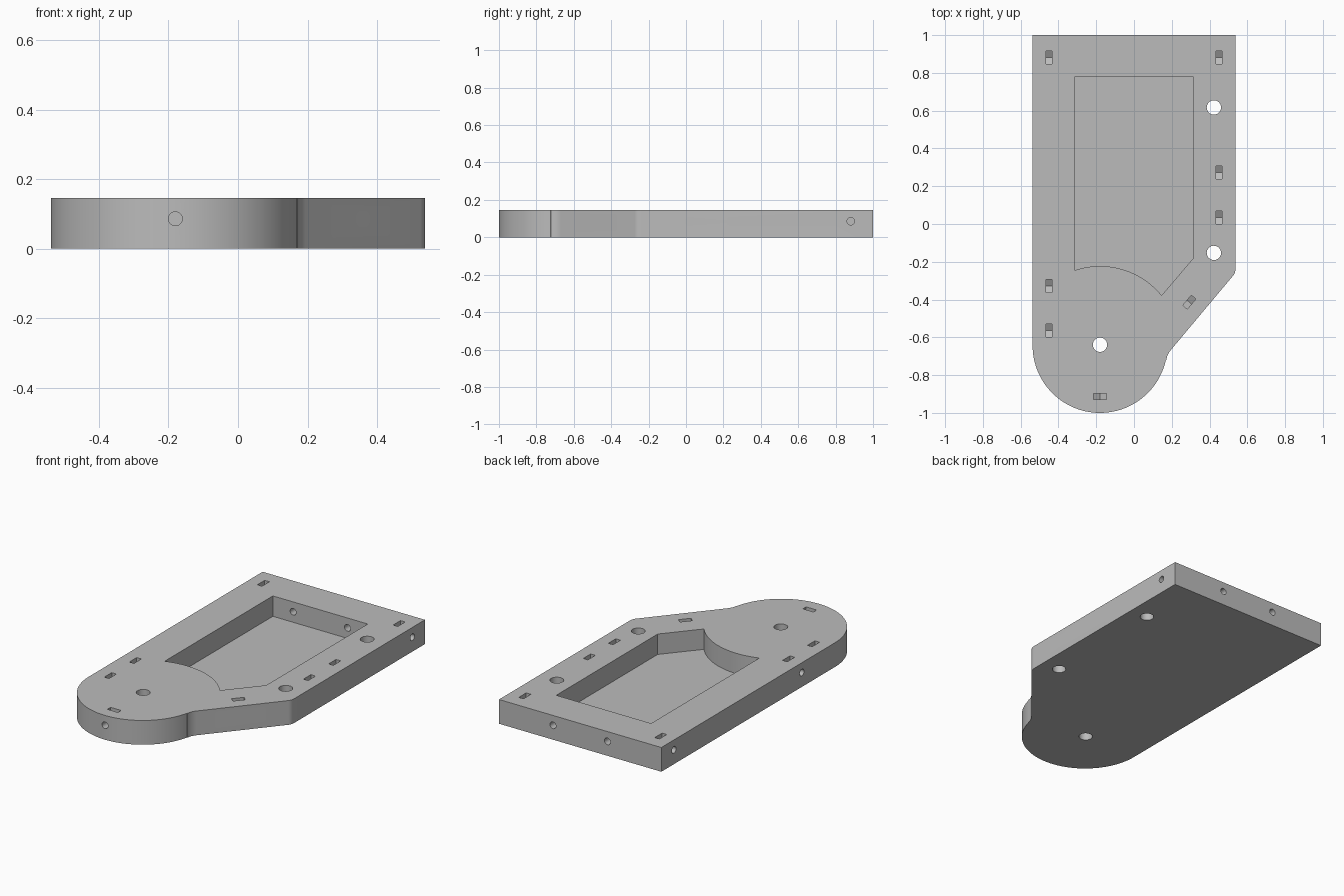
import bpy
import bmesh
import math
from mathutils import Matrix, Vector

if "Cube" in bpy.data.objects:
    bpy.data.objects.remove(bpy.data.objects["Cube"], do_unlink=True)

HALF_W, HEIGHT, FLOOR = 0.537, 0.145, 0.023
NOSE = Vector((-0.18, -0.643))      # centre of the rounded nose
SLOPE = math.radians(50)            # direction of the slanted edge
UP = Vector((0, 0, 1))


def prism(name, points, low, high, matrix=Matrix()):
    """Extrude a counter-clockwise 2D profile along local z."""
    bm = bmesh.new()
    bottom = [bm.verts.new((p[0], p[1], low)) for p in points]
    face = bm.faces.new(bottom)
    top = bmesh.ops.extrude_face_region(bm, geom=[face])["geom"]
    bmesh.ops.translate(bm, vec=(0, 0, high - low),
                        verts=[g for g in top if isinstance(g, bmesh.types.BMVert)])
    bm.transform(matrix)
    bmesh.ops.recalc_face_normals(bm, faces=bm.faces)
    mesh = bpy.data.meshes.new(name)
    bm.to_mesh(mesh)
    bm.free()
    obj = bpy.data.objects.new(name, mesh)
    bpy.context.scene.collection.objects.link(obj)
    return obj


def arc(centre, radius, start, end, steps):
    angles = [math.radians(start + (end - start) * i / steps) for i in range(steps + 1)]
    return [Vector((centre[0] + radius * math.cos(a), centre[1] + radius * math.sin(a)))
            for a in angles]


def circle(radius, centre=(0, 0), sides=32):
    return arc(centre, radius, 0, 360, sides)[:-1]


def rounded(corner, before, after, size, steps=6):
    """Round a corner between two edge directions."""
    a, b = corner - before * size, corner + after * size
    ts = [i / steps for i in range(steps + 1)]
    return [a * (1 - t) ** 2 + corner * 2 * t * (1 - t) + b * t * t for t in ts]


cutters = []


def cut(name, points, low, high, matrix=Matrix()):
    obj = prism(name, points, low, high, matrix)
    obj.hide_render = True
    cutters.append(obj)


def side_frame(x, y, angle):
    """Frame on a side wall: local z points outward, local y points up."""
    n = Vector((math.cos(angle), math.sin(angle), 0))
    rot = Matrix((UP.cross(n), UP, n)).transposed().to_4x4()
    return Matrix.Translation((x, y, 0.086)) @ rot


# Outer plate with rounded nose and slanted shoulder
slant = Vector((math.cos(SLOPE), math.sin(SLOPE)))
outline = arc(NOSE, 0.357, 180, 347, 56)
outline += rounded(Vector((0.175, -0.691)), Vector((0.13, 0.99)), slant, 0.03)
outline += rounded(Vector((HALF_W, -0.259)), slant, Vector((0, 1)), 0.02)
outline += [Vector((HALF_W, 1)), Vector((-HALF_W, 1))]
plate = prism("pocketed_plate", outline, 0, HEIGHT)

# Central pocket, its front wall concentric with the nose
pocket = [Vector((0.314, 0.778)), Vector((-0.314, 0.778))]
pocket += arc(NOSE, 0.42, 108.6, 39.1, 24) + [Vector((0.314, -0.181))]
cut("pocket_cutter", pocket, FLOOR, 0.3)

# Vertical through holes
for spot in ((0.423, 0.617), (0.423, -0.153), (-0.18, -0.639)):
    cut("through_hole_cutter", circle(0.038, spot), -0.1, 0.3)

# Side screw holes, each crossing a hexagonal nut slot open at the top
nut = [(-0.035, 0.2), (-0.035, -0.02), (0, -0.04), (0.035, -0.02), (0.035, 0.2)]
screws = [(HALF_W, y, 0) for y in (0.881, 0.272, 0.034)]
screws += [(-HALF_W, y, math.pi) for y in (0.881, -0.328, -0.564)]
screws += [(-0.18, -1, -math.pi / 2), (0.36, -0.47, SLOPE - math.pi / 2)]
for x, y, angle in screws:
    frame = side_frame(x, y, angle)
    cut("screw_hole_cutter", circle(0.02), -0.13, 0.05, frame)
    cut("nut_slot_cutter", nut, -0.103, -0.072, frame)

# Back wall holes running into the pocket
for x in (-0.18, 0.18):
    cut("back_hole_cutter", circle(0.02), -0.26, 0.05, side_frame(x, 1, math.pi / 2))

# Carve the plate and bake the result
for cutter in cutters:
    mod = plate.modifiers.new(cutter.name, "BOOLEAN")
    mod.operation = "DIFFERENCE"
    mod.solver = "EXACT"
    mod.object = cutter
bpy.context.view_layer.update()
baked = bpy.data.meshes.new_from_object(
    plate.evaluated_get(bpy.context.evaluated_depsgraph_get()))
plate.modifiers.clear()
plate.data = baked
for cutter in cutters:
    bpy.data.objects.remove(cutter, do_unlink=True)

# Material and shading
grey = bpy.data.materials.new("plain_grey")
grey.use_nodes = True
colour = (0.5, 0.5, 0.5, 1)
grey.diffuse_color = colour
grey.node_tree.nodes["Principled BSDF"].inputs["Base Color"].default_value = colour
plate.data.materials.clear()
plate.data.materials.append(grey)

bpy.ops.object.select_all(action="DESELECT")
plate.select_set(True)
bpy.context.view_layer.objects.active = plate
bpy.ops.object.shade_smooth_by_angle(angle=math.radians(25))
